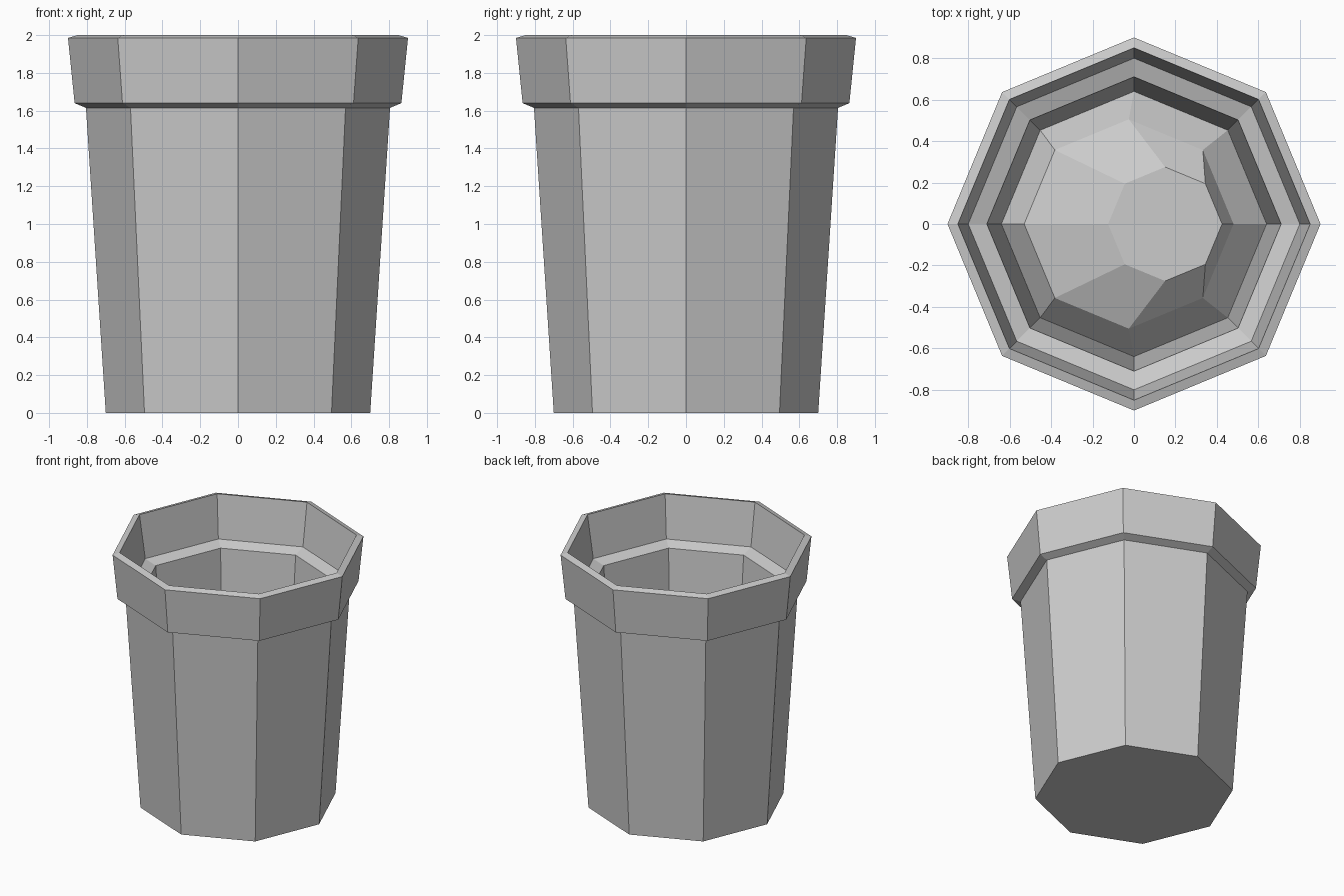
import bpy, bmesh, math

if "Cube" in bpy.data.objects:
    bpy.data.objects.remove(bpy.data.objects["Cube"])

SIDES = 8

def lofted(name, rings, closed_start=True, closed_end=True):
    """Loft octagonal rings given as (radius, z, x offset)."""
    bm = bmesh.new()
    loops = []
    for r, z, ox in rings:
        loops.append([bm.verts.new((ox + r * math.cos(i * math.tau / SIDES),
                                    r * math.sin(i * math.tau / SIDES), z))
                      for i in range(SIDES)])
    for a, b in zip(loops, loops[1:]):
        for i in range(SIDES):
            j = (i + 1) % SIDES
            bm.faces.new((a[i], a[j], b[j], b[i]))
    if closed_start:
        bm.faces.new(loops[0][::-1])
    if closed_end:
        bm.faces.new(loops[-1])
    bmesh.ops.recalc_face_normals(bm, faces=bm.faces)
    mesh = bpy.data.meshes.new(name)
    bm.to_mesh(mesh)
    bm.free()
    obj = bpy.data.objects.new(name, mesh)
    bpy.context.collection.objects.link(obj)
    return obj

# Pot: outer wall, flared rim, lip, inner ledge, inner wall and floor
lofted("pot", [
    (0.70, 0.00, 0), (0.805, 1.615, 0), (0.865, 1.64, 0), (0.90, 1.985, 0),
    (0.85, 2.00, 0), (0.80, 1.67, 0), (0.71, 1.64, 0), (0.587, 0.08, 0),
])

# Soil: lopsided mound resting inside the pot
lofted("soil_mound", [
    (0.64, 0.75, 0), (0.505, 0.90, -0.025), (0.275, 1.03, 0.15),
])
